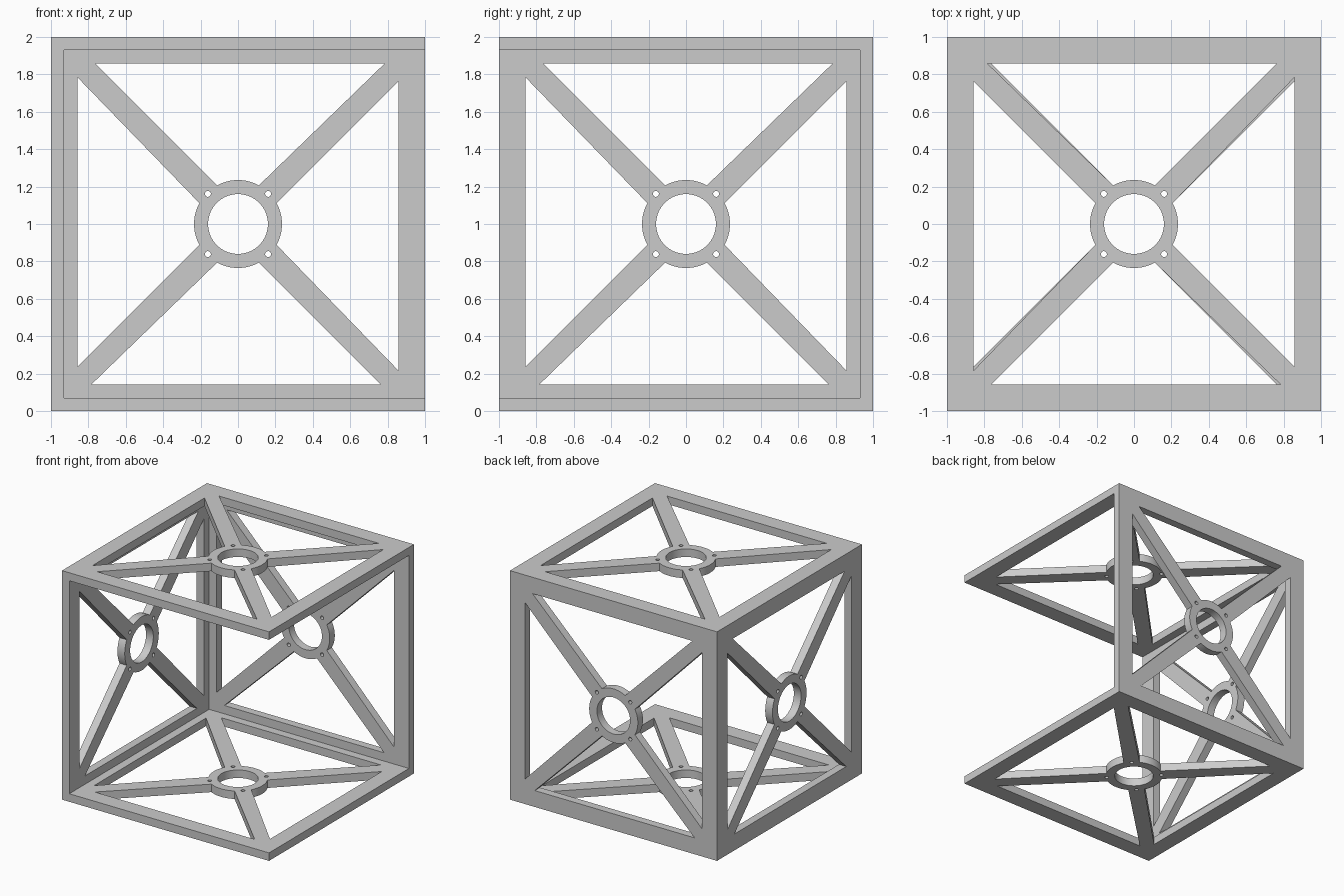
import bpy, bmesh, math
from mathutils import Matrix, Vector

cube = bpy.data.objects.get("Cube")
if cube:
    bpy.data.objects.remove(cube, do_unlink=True)

WALL = 0.07          # panel thickness
RIM = 0.857          # inner edge of the square rim
HUB_R, BORE_R = 0.235, 0.16
BOLT_AT, BOLT_R = 0.161, 0.016


def mesh_object(name, bm):
    bmesh.ops.recalc_face_normals(bm, faces=bm.faces)
    mesh = bpy.data.meshes.new(name)
    bm.to_mesh(mesh)
    bm.free()
    obj = bpy.data.objects.new(name, mesh)
    bpy.context.collection.objects.link(obj)
    return obj


def box(name, low, high):
    bm = bmesh.new()
    size = Vector(high) - Vector(low)
    bmesh.ops.create_cube(bm, size=1, matrix=Matrix.Translation((Vector(low) + Vector(high)) / 2)
                          @ Matrix.Diagonal((*size, 1)))
    return mesh_object(name, bm)


def arc(radius, start, end, steps, cx=0, cy=0):
    return [(cx + radius * math.cos(start + (end - start) * i / steps),
             cy + radius * math.sin(start + (end - start) * i / steps))
            for i in range(steps + 1)]


def prism(bm, outline, matrix):
    # straight cutter through one panel
    low = [bm.verts.new(matrix @ Vector((x, y, 0.9))) for x, y in outline]
    high = [bm.verts.new(matrix @ Vector((x, y, 1.05))) for x, y in outline]
    bm.faces.new(low[::-1])
    bm.faces.new(high)
    n = len(outline)
    for i in range(n):
        j = (i + 1) % n
        bm.faces.new((low[i], low[j], high[j], high[i]))


# Openings: four trimmed triangles around a hub, a bore and four bolt holes
side = math.atan2(0.207, 0.112)
window = [(-0.783, RIM), (0.761, RIM)] + arc(HUB_R, side, math.pi - side, 16)
bore = arc(BORE_R, 0, math.tau, 64)[:-1]
bolt = arc(BOLT_R, 0, math.tau, 16, BOLT_AT, BOLT_AT)[:-1]

centre = Matrix.Translation((0, 0, 1))
panels = [Matrix.Identity(4),                      # top
          Matrix.Rotation(math.pi, 4, 'X'),        # bottom
          Matrix.Rotation(-math.pi / 2, 4, 'X'),   # back
          Matrix.Rotation(-math.pi / 2, 4, 'Y')]   # side
bm = bmesh.new()
for panel in panels:
    prism(bm, bore, centre @ panel)
    for k in range(4):
        quarter = centre @ panel @ Matrix.Rotation(k * math.pi / 2, 4, 'Z')
        prism(bm, window, quarter)
        prism(bm, bolt, quarter)
openings = mesh_object("openings_cutter", bm)

# Frame: box hollowed out and left open at the front and one side
frame = box("cube_frame", (-1, -1, 0), (1, 1, 2))
hollow = box("hollow_cutter", (WALL - 1, -1.1, WALL), (1.1, 1 - WALL, 2 - WALL))
for cutter in (hollow, openings):
    cutter.hide_render = True
    mod = frame.modifiers.new(cutter.name, 'BOOLEAN')
    mod.operation = 'DIFFERENCE'
    mod.solver = 'EXACT'
    mod.object = cutter

# Bake the cuts and drop the cutters
bpy.context.view_layer.update()
deps = bpy.context.evaluated_depsgraph_get()
baked = bpy.data.meshes.new_from_object(frame.evaluated_get(deps))
frame.modifiers.clear()
frame.data = baked
for cutter in (hollow, openings):
    bpy.data.objects.remove(cutter, do_unlink=True)

# Plain grey material
grey = bpy.data.materials.new("light_grey")
grey.use_nodes = True
colour = (0.6, 0.6, 0.6, 1)
grey.diffuse_color = colour
grey.node_tree.nodes["Principled BSDF"].inputs["Base Color"].default_value = colour
frame.data.materials.clear()
frame.data.materials.append(grey)

# Smooth bores and hubs, sharp edges elsewhere
bpy.ops.object.select_all(action='DESELECT')
frame.select_set(True)
bpy.context.view_layer.objects.active = frame
bpy.ops.object.shade_smooth_by_angle(angle=math.radians(30))
